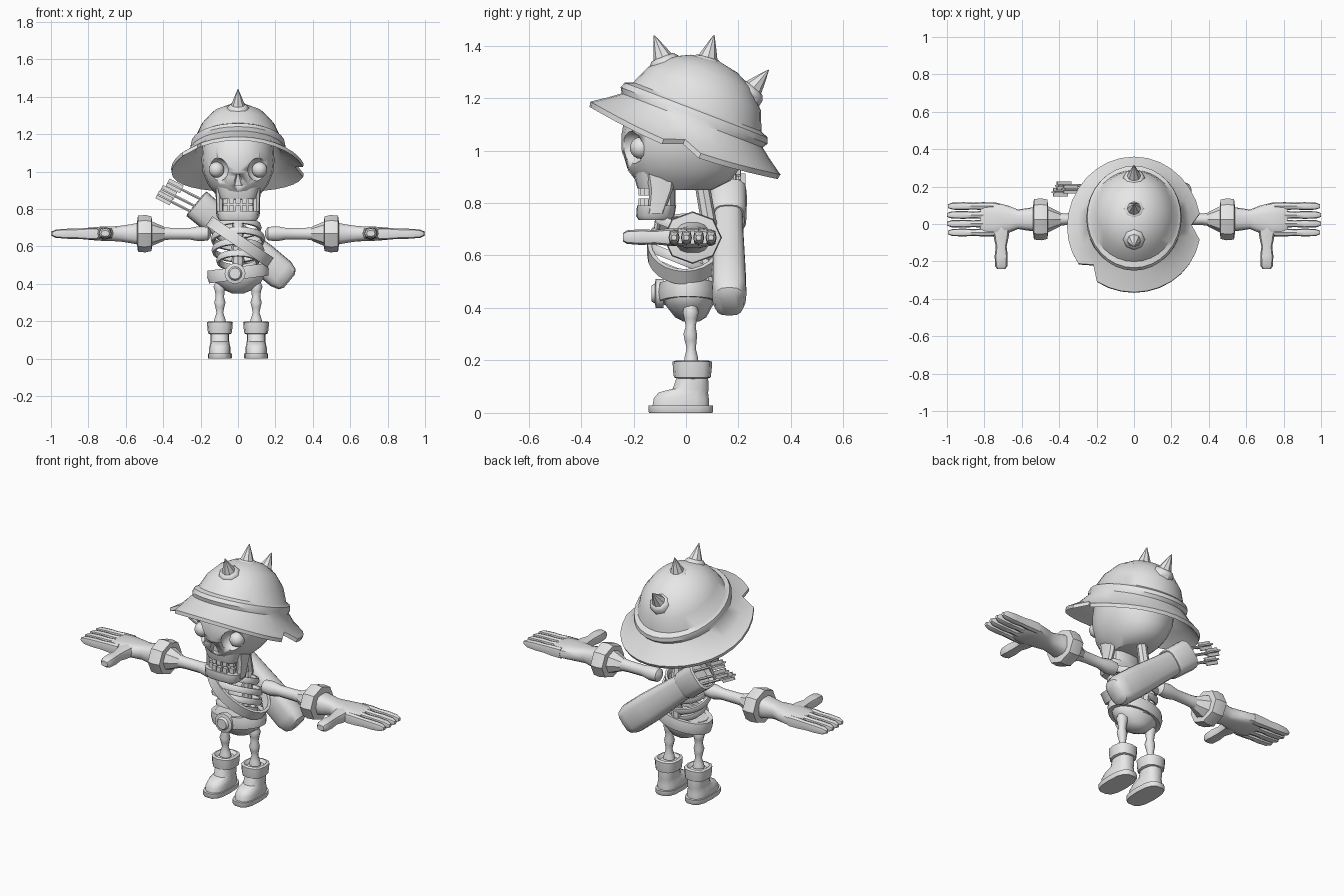
import bpy, bmesh, math
from mathutils import Matrix, Vector

bone = bpy.data.materials.new("plain_grey")
bone.diffuse_color = (0.8, 0.8, 0.8, 1)


def finish(name, bm, angle=40):
    bmesh.ops.recalc_face_normals(bm, faces=bm.faces)
    me = bpy.data.meshes.new(name)
    bm.to_mesh(me)
    bm.free()
    me.materials.append(bone)
    me.shade_smooth()
    me.set_sharp_from_angle(angle=math.radians(angle))
    ob = bpy.data.objects.new(name, me)
    bpy.context.collection.objects.link(ob)
    return ob


def loft(name, sections, mat=Matrix(), n=12, p=2, warp=None, angle=40):
    """Skin (z, rx, ry, cx, cy) superellipse sections, capped at both ends."""
    bm = bmesh.new()
    rings = []
    for s in sections:
        z, rx, ry, cx, cy = (tuple(s) + (0, 0))[:5]
        ring = []
        for i in range(n):
            t = 2 * math.pi * i / n
            c, d = math.cos(t), math.sin(t)
            x = cx + rx * math.copysign(abs(c) ** (2 / p), c)
            y = cy + ry * math.copysign(abs(d) ** (2 / p), d)
            co = Vector((x, y, z))
            ring.append(bm.verts.new(mat @ (warp(co) if warp else co)))
        rings.append(ring)
    for a, b in zip(rings, rings[1:]):
        for i in range(n):
            j = (i + 1) % n
            bm.faces.new((a[i], a[j], b[j], b[i]))
    bm.faces.new(rings[0])
    bm.faces.new(rings[-1])
    return finish(name, bm, angle)


def along(a, b):
    a, b = Vector(a), Vector(b)
    return Matrix.Translation(a) @ (b - a).to_track_quat('Z', 'Y').to_matrix().to_4x4()


def hoop(name, c, u, v, a, b, profile, n=24):
    """Sweep a (outward, across) profile round an ellipse in the plane u, v."""
    c, u, v = Vector(c), Vector(u).normalized(), Vector(v).normalized()
    w = u.cross(v)
    bm = bmesh.new()
    k = len(profile)
    g = []
    for i in range(n):
        t = 2 * math.pi * i / n
        g.append([bm.verts.new(c + u * (a + p) * math.cos(t) + v * (b + p) * math.sin(t) + w * q)
                  for p, q in profile])
    for i in range(n):
        for j in range(k):
            h = (i + 1) % n
            bm.faces.new((g[i][j], g[h][j], g[h][(j + 1) % k], g[i][(j + 1) % k]))
    return finish(name, bm)


def ball(name, c, r, scale=(1, 1, 1)):
    bm = bmesh.new()
    m = Matrix.Translation(c) @ Matrix.Diagonal((*scale, 1))
    bmesh.ops.create_uvsphere(bm, u_segments=14, v_segments=9, radius=r, matrix=m)
    return finish(name, bm)


def box(name, mat, size):
    bm = bmesh.new()
    bmesh.ops.create_cube(bm, size=1, matrix=mat @ Matrix.Diagonal((*size, 1)))
    return finish(name, bm)


# Helmet: tilted dome, raised band and sagging brim with two nicks
def brim_shape(co):
    r = math.hypot(co.x, co.y)
    if r > 0.3:
        co.z -= 0.035 * (co.x / r) ** 2
    if r > 0.34:
        deg = math.degrees(math.atan2(co.y, co.x)) % 360
        if min(deg, 360 - deg) < 4 or abs(deg - 225) < 4:
            co.x, co.y, co.z = co.x * 0.86, co.y * 0.86, co.z + 0.03
    return co


tilt = Matrix.Translation((0, -0.005, 1.04)) @ Matrix.Rotation(math.radians(-21), 4, 'X')
loft("helmet", [(0.326, 0.02, 0.02), (0.312, 0.08, 0.095), (0.275, 0.145, 0.168),
                (0.21, 0.2, 0.23), (0.135, 0.232, 0.262), (0.122, 0.25, 0.292),
                (0.1, 0.255, 0.3), (0.08, 0.255, 0.288), (0.048, 0.3, 0.33),
                (0.008, 0.358, 0.388), (-0.012, 0.355, 0.384), (0.03, 0.28, 0.315),
                (0.06, 0.23, 0.265), (0.15, 0.18, 0.21)], tilt, 32, 2, brim_shape, 35)

# Helmet spikes with collars
for i, (y, z, ty, tz) in enumerate([(-0.084, 1.342, -0.122, 1.44), (0.08, 1.34, 0.107, 1.44),
                                    (0.248, 1.228, 0.317, 1.31)]):
    loft(f"spike_{i}", [(-0.03, 0.062, 0.062), (0.0, 0.058, 0.058), (0.014, 0.046, 0.046),
                        (0.016, 0.037, 0.037), (0.06, 0.02, 0.02), (0.104, 0.002, 0.002)],
         along((0, y, z), (0, ty, tz)), 8)

# Skull with cut eye sockets and nose
skull = loft("skull", [(0.85, 0.085, 0.12, 0, -0.02), (0.885, 0.125, 0.18, 0, -0.01),
                       (0.93, 0.16, 0.215, 0, -0.012), (1.0, 0.19, 0.235, 0, -0.01),
                       (1.06, 0.195, 0.24, 0, -0.006), (1.14, 0.19, 0.232, 0, 0),
                       (1.22, 0.16, 0.19, 0, 0.01), (1.28, 0.08, 0.1, 0, 0.02)], n=20, p=2.2)
cutters = [ball("socket_cutter", (s * 0.112, -0.215, 1.01), 0.064) for s in (-1, 1)]
cutters.append(loft("nose_cutter", [(0.925, 0.034, 0.03), (0.985, 0.008, 0.03)],
                    Matrix.Translation((0, -0.235, 0)), 6))
for c in cutters:
    c.hide_render = True
    c.hide_viewport = True
    m = skull.modifiers.new("cut", 'BOOLEAN')
    m.operation, m.object, m.solver = 'DIFFERENCE', c, 'EXACT'
for s in (-1, 1):
    ball("eye", (s * 0.115, -0.172, 1.01), 0.042)
    loft("cheek", [(0.76, 0.018, 0.03, 0, -0.02), (0.85, 0.02, 0.045), (0.93, 0.025, 0.06)],
         Matrix.Translation((s * 0.098, -0.095, 0)), 8, 3)

# Jaws and teeth
loft("upper_jaw", [(0.855, 0.095, 0.07, 0, -0.115), (0.89, 0.108, 0.08, 0, -0.115),
                   (0.94, 0.12, 0.08, 0, -0.12)], n=16, p=3)
loft("lower_jaw", [(0.735, 0.095, 0.06, 0, -0.12), (0.75, 0.108, 0.073, 0, -0.117),
                   (0.79, 0.115, 0.075, 0, -0.112)], n=16, p=3.5)
loft("mouth_inside", [(0.78, 0.085, 0.05, 0, -0.09), (0.87, 0.085, 0.05, 0, -0.09)], n=12, p=3)
for i in range(-2, 3):
    y = -0.172 + 0.006 * i * i
    for label, z in (("upper_tooth", 0.847), ("lower_tooth", 0.8)):
        box(label, Matrix.Translation((i * 0.034, y, z)), (0.027, 0.02, 0.036))

# Spine, ribs, hips
loft("neck", [(0, 0.03, 0.03), (0.2, 0.028, 0.028)], along((0, 0.095, 0.68), (0, 0.06, 0.88)), 8)
loft("spine", [(0.42 + 0.035 * i, *(2 * [0.035 if i % 2 else 0.026]), 0, 0.085) for i in range(9)], n=8)
a = math.radians(22)
oval = [(0.012 * math.cos(k * math.pi / 3), 0.02 * math.sin(k * math.pi / 3)) for k in range(6)]
for i, (z, rx, ry) in enumerate([(0.7, 0.115, 0.105), (0.64, 0.135, 0.125), (0.58, 0.13, 0.125),
                                 (0.525, 0.105, 0.105)]):
    hoop(f"rib_{i}", (0, -0.01, z), (1, 0, 0), (0, math.cos(a), -math.sin(a)), rx, ry, oval)
loft("breastbone", [(0, 0.02, 0.01), (0.13, 0.028, 0.012)],
     along((0, -0.13, 0.6), (0, -0.105, 0.74)), 8)
loft("hips", [(0.348, 0.03, 0.03, 0, 0.02), (0.365, 0.07, 0.06, 0, 0.018),
              (0.41, 0.125, 0.09, 0, 0.012), (0.45, 0.145, 0.1, 0, 0.01),
              (0.475, 0.14, 0.095, 0, 0.01)], n=16)
hoop("belt", (0, 0.008, 0.457), (1, 0, 0.13), (0, 1, 0), 0.15, 0.1,
     [(-0.015, -0.032), (0.01, -0.034), (0.016, 0), (0.01, 0.034), (-0.015, 0.032)])
loft("buckle", [(0, 0.056, 0.056), (0.03, 0.056, 0.056), (0.034, 0.038, 0.038), (0.046, 0.03, 0.03)],
     along((-0.016, -0.085, 0.455), (-0.016, -0.2, 0.455)), 12)

# Shoulder strap
hoop("strap", (0.01, -0.005, 0.625), (0.83, 0, -0.56), (0, 1, 0), 0.19, 0.135,
     [(-0.008, -0.03), (0.008, -0.03), (0.008, 0.03), (-0.008, 0.03)])

# Quiver and arrows
q0, q1 = Vector((0.275, 0.165, 0.415)), Vector((-0.23, 0.16, 0.835))
loft("quiver", [(0, 0.035, 0.045), (0.015, 0.055, 0.07), (0.06, 0.066, 0.085), (0.2, 0.064, 0.085),
                (0.4, 0.058, 0.075), (0.53, 0.056, 0.07)], along(q0, q1), 16, 3)
loft("quiver_collar", [(0.5, 0.062, 0.076), (0.52, 0.07, 0.083), (0.645, 0.072, 0.085),
                       (0.65, 0.06, 0.073), (0.62, 0.055, 0.067)], along(q0, q1), 16, 3)
for i, (dy, dx, dz) in enumerate([(0.03, 0, 0), (-0.005, -0.02, -0.03), (0.01, 0.035, 0.035)]):
    base = Vector((-0.2, 0.175 + dy, 0.8)) + Vector((dx, 0, dz))
    m = along(base, base + Vector((-0.82, 0, 0.42)))
    loft(f"arrow_{i}", [(-0.05, 0.008, 0.008), (0.235, 0.008, 0.008)], m, 6)
    for k in (0, 1):
        box(f"fletching_{i}", m @ Matrix.Translation((0, 0, 0.195)) @ Matrix.Rotation(k * math.pi / 2, 4, 'Z'),
            (0.045, 0.009, 0.085))

for s in (-1, 1):
    # Arms: bone, flared cuff, wrist and palm
    arm = along((0, 0.025, 0.668), (s, 0.025, 0.668))
    loft("arm_bone", [(0.145, 0.015, 0.015), (0.16, 0.038, 0.038), (0.21, 0.042, 0.042),
                      (0.26, 0.03, 0.032), (0.36, 0.03, 0.033), (0.42, 0.038, 0.038),
                      (0.47, 0.04, 0.04)], arm, 10)
    loft("cuff", [(0.385, 0.03, 0.03), (0.4, 0.04, 0.04), (0.46, 0.07, 0.065), (0.462, 0.105, 0.092),
                  (0.495, 0.112, 0.1), (0.535, 0.108, 0.096), (0.54, 0.07, 0.06)], arm, 8, angle=30)
    loft("palm", [(0.53, 0.065, 0.06), (0.57, 0.06, 0.052), (0.62, 0.052, 0.044),
                  (0.67, 0.072, 0.04), (0.74, 0.09, 0.038), (0.8, 0.09, 0.033), (0.82, 0.08, 0.025)],
         arm, 14, 2.8)
    # Fingers and thumb
    for k in range(4):
        y = 0.025 + (k - 1.5) * 0.047
        tip = 1.0 if k in (1, 2) else 0.995
        loft("finger", [(0.75, 0.02, 0.032), (0.81, 0.021, 0.031), (0.86, 0.018, 0.027),
                        (0.91, 0.021, 0.027), (tip - 0.025, 0.019, 0.022), (tip, 0.01, 0.01)],
             along((0, y, 0.668), (s, y, 0.668)), 8, 2.8)
    loft("thumb", [(0, 0.05, 0.034), (0.07, 0.04, 0.033), (0.12, 0.029, 0.027), (0.17, 0.035, 0.03),
                   (0.225, 0.033, 0.026), (0.24, 0.022, 0.016)],
         along((s * 0.71, 0.0, 0.67), (s * 0.71, -1, 0.67)), 8, 2.8)

    # Legs and boots
    foot = Matrix.Translation((s * 0.097, 0, 0))
    loft("leg_bone", [(0.19, 0.034, 0.03, 0, 0.02), (0.215, 0.028, 0.026, 0, 0.02),
                      (0.245, 0.018, 0.018, 0, 0.02), (0.275, 0.024, 0.024, 0, 0.018),
                      (0.3, 0.03, 0.027, 0, 0.016), (0.33, 0.022, 0.02, 0, 0.018),
                      (0.36, 0.026, 0.026, 0, 0.018), (0.385, 0.034, 0.032, 0, 0.018),
                      (0.41, 0.024, 0.024, 0, 0.018)], foot, 10)
    loft("boot_cuff", [(0.13, 0.05, 0.055, 0, 0.024), (0.135, 0.063, 0.07, 0, 0.024),
                       (0.165, 0.067, 0.074, 0, 0.024), (0.195, 0.069, 0.075, 0, 0.024),
                       (0.2, 0.055, 0.06, 0, 0.024), (0.185, 0.04, 0.045, 0, 0.024)], foot, 12, 2.6)
    loft("boot", [(0.025, 0.058, 0.11, 0, -0.02), (0.055, 0.058, 0.107, 0, -0.018),
                  (0.078, 0.052, 0.096, 0, -0.01), (0.092, 0.05, 0.07, 0, 0.018),
                  (0.14, 0.05, 0.06, 0, 0.025)], foot, 14, 2.6)
    loft("boot_sole", [(0, 0.062, 0.122, 0, -0.02), (0.004, 0.064, 0.125, 0, -0.02),
                       (0.028, 0.064, 0.125, 0, -0.02)], foot, 14, 2.8)
